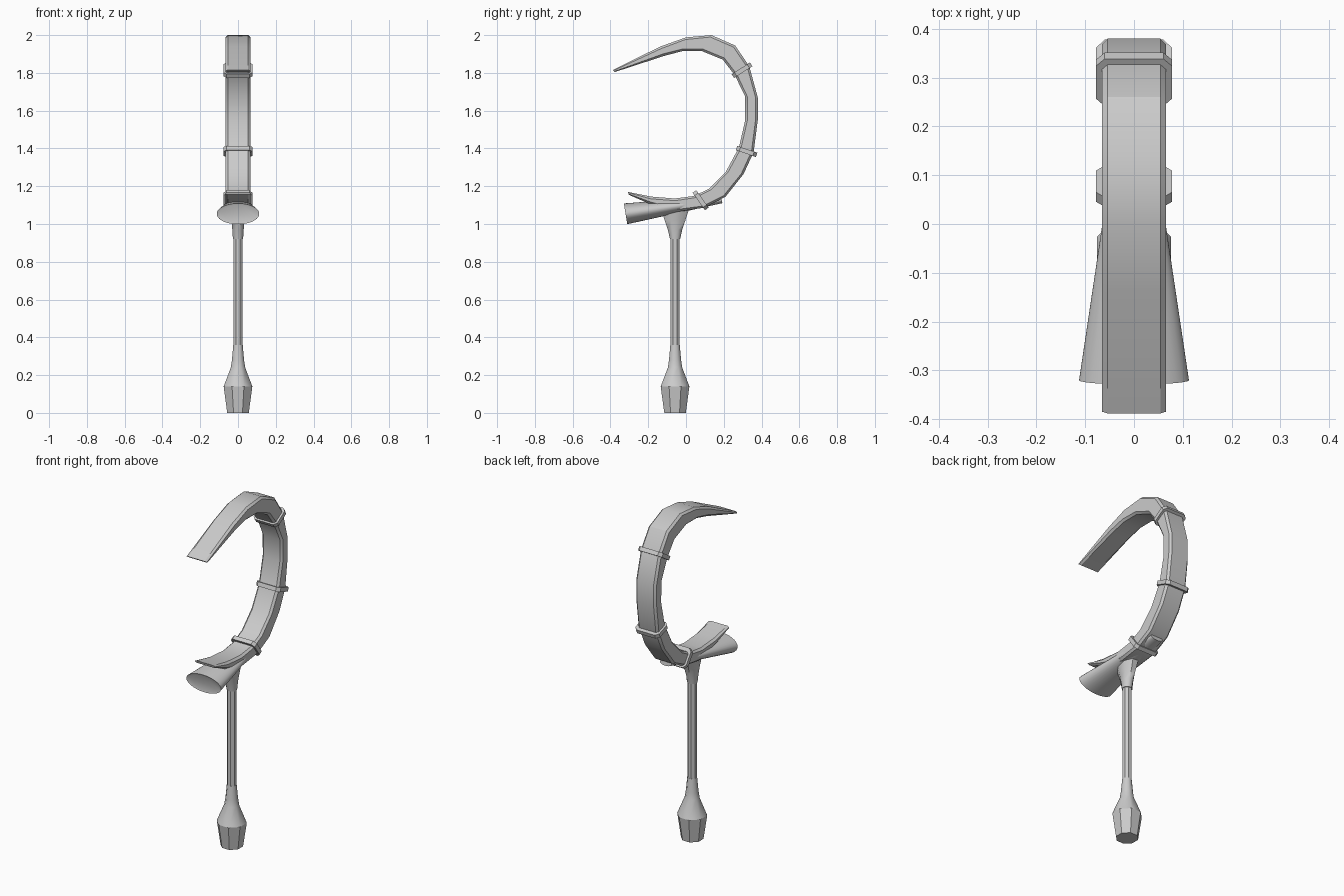
import bpy, bmesh
from math import sin, cos, pi, radians
from mathutils import Vector

if "Cube" in bpy.data.objects:
    bpy.data.objects.remove(bpy.data.objects["Cube"])


def loft(name, rings, smooth=None):
    """Skin a list of equal-length point rings; smooth is an angle in degrees."""
    bm = bmesh.new()
    loops = [[bm.verts.new(p) for p in r] for r in rings]
    n = len(loops[0])
    for a, b in zip(loops, loops[1:]):
        for k in range(n):
            j = (k + 1) % n
            bm.faces.new((a[k], a[j], b[j], b[k]))
    bm.faces.new(loops[0][::-1])
    bm.faces.new(loops[-1])
    bmesh.ops.recalc_face_normals(bm, faces=bm.faces)
    me = bpy.data.meshes.new(name)
    bm.to_mesh(me)
    bm.free()
    ob = bpy.data.objects.new(name, me)
    bpy.context.collection.objects.link(ob)
    if smooth:
        bpy.ops.object.select_all(action='DESELECT')
        ob.select_set(True)
        bpy.context.view_layer.objects.active = ob
        bpy.ops.object.shade_smooth_by_angle(angle=radians(smooth))
    return ob


def section(outer, inner, half, cut, shift=0.0):
    """Chamfered rectangle spanning outer to inner point in the y-z plane."""
    o, i = Vector((0, *outer)), Vector((0, *inner))
    d = i - o
    t = d.length
    d.normalize()
    o = o + Vector((0, -d.z, d.y)) * shift
    c = min(cut, t * 0.3)
    X = Vector((1, 0, 0))
    prof = [(half - cut, 0), (half, c), (half, t - c), (half - cut, t)]
    prof += [(-x, s) for x, s in reversed(prof)]
    return [o + X * x + d * s for x, s in prof]


def ellipse(center, rx, ry, n, v=Vector((0, 1, 0))):
    off = pi / n
    return [Vector(center) + Vector((rx * cos(off + 2 * pi * k / n), 0, 0))
            + v * ry * sin(off + 2 * pi * k / n) for k in range(n)]


# Curved hook blade: outer and inner edge pairs from tip to lower lip
blade = [
    ((-.388, 1.815), (-.376, 1.805)),
    ((-.135, 1.94), (-.115, 1.89)),
    ((0, 1.988), (-.02, 1.915)),
    ((.135, 2.0), (.085, 1.915)),
    ((.26, 1.945), (.195, 1.87)),
    ((.335, 1.835), (.26, 1.785)),
    ((.38, 1.67), (.313, 1.675)),
    ((.38, 1.55), (.313, 1.548)),
    ((.358, 1.38), (.28, 1.405)),
    ((.305, 1.265), (.21, 1.275)),
    ((.21, 1.145), (.12, 1.185)),
    ((.1, 1.087), (.04, 1.148)),
    ((-.04, 1.066), (-.06, 1.135)),
    ((-.19, 1.105), (-.185, 1.145)),
    ((-.303, 1.155), (-.308, 1.17)),
]
loft("hook_blade", [section(o, i, .066, .012) for o, i in blade], 30)

# Three binding bands around the blade
bands = [((.345, 1.845), (.248, 1.783)),
         ((.374, 1.366), (.268, 1.402)),
         ((.11, 1.08), (.045, 1.172))]
for k, (o, i) in enumerate(bands):
    loft(f"band_{k + 1}", [section(o, i, .078, .018, s) for s in (-.012, .012)])

# Flattened flared horn running under the blade
tilt = Vector((0, -.16, .987))
loft("horn", [ellipse((0, -.316, 1.052), .1, .046, 32, tilt),
              ellipse((0, -.32, 1.054), .113, .056, 32, tilt),
              ellipse((0, -.02, 1.098), .068, .034, 32, tilt),
              ellipse((0, .19, 1.126), .038, .016, 32, tilt)], 35)

# Handle: collar, octagonal shaft, flare and faceted pommel
CY, F = -.058, 1 / cos(pi / 8)


def turned(name, rows, smooth=None):
    loft(name, [ellipse((0, CY, z), rx * F, ry * F, 8) for z, rx, ry in rows], smooth)


turned("collar", [(.92, .027, .027), (.97, .03, .038), (1.02, .035, .055),
                  (1.08, .045, .074)], 50)
turned("shaft", [(.34, .024, .024), (.93, .024, .024)])
turned("pommel_flare", [(.14, .076, .076), (.24, .038, .038), (.28, .032, .032),
                        (.36, .025, .025)], 50)
turned("pommel", [(0, .057, .057), (.14, .076, .076)])
